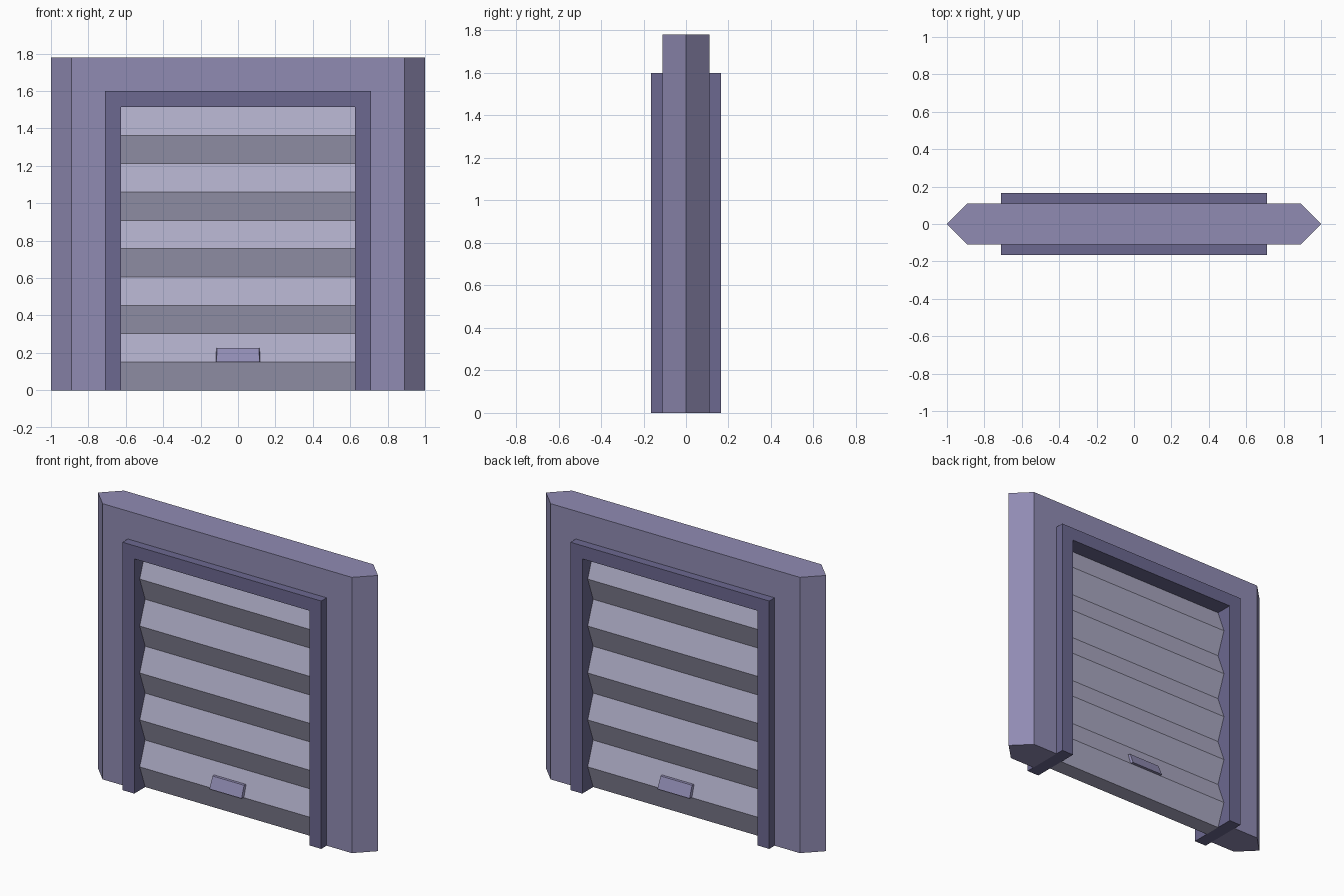
import bpy, bmesh
from math import pi

if "Cube" in bpy.data.objects:
    bpy.data.objects.remove(bpy.data.objects["Cube"])


def material(name, rgb):
    m = bpy.data.materials.new(name)
    m.diffuse_color = (*rgb, 1)
    m.use_nodes = True
    m.node_tree.nodes["Principled BSDF"].inputs["Base Color"].default_value = m.diffuse_color
    return m


def loft(name, layers, mat):
    """Join matching closed outlines into a capped solid."""
    bm = bmesh.new()
    rings = [[bm.verts.new(p) for p in layer] for layer in layers]
    n = len(rings[0])
    for a, b in zip(rings, rings[1:]):
        for i in range(n):
            j = (i + 1) % n
            bm.faces.new((a[i], a[j], b[j], b[i]))
    bm.faces.new(rings[0])
    bm.faces.new(rings[-1][::-1])
    bmesh.ops.recalc_face_normals(bm, faces=bm.faces)
    me = bpy.data.meshes.new(name)
    bm.to_mesh(me)
    bm.free()
    me.materials.append(mat)
    ob = bpy.data.objects.new(name, me)
    bpy.context.collection.objects.link(ob)
    return ob


def arch(outer, top, inner, inner_top, y):
    """Square doorway outline at depth y."""
    half = [(inner, 0), (outer, 0), (outer, top)]
    right = [(inner, inner_top)] + half
    left = [(-x, z) for x, z in reversed(right)]
    return [(x, y, z) for x, z in right + left]


wall_mat = material("wall_purple", (0.28, 0.26, 0.45))
trim_mat = material("trim_dark_purple", (0.15, 0.14, 0.28))
door_mat = material("door_lavender", (0.42, 0.41, 0.56))

W, H = 0.625, 1.515          # opening half width and height
TW, TH = 0.71, 1.60          # trim outer half width and height

# Wall with pointed ends
loft("wall", [arch(x, 1.78, TW, TH, y)
              for x, y in ((0.89, -0.11), (1.0, 0), (0.89, 0.11))], wall_mat)

# Door trim, standing proud on both faces and lining the opening
loft("door_trim", [arch(TW, TH, W, H, y) for y in (-0.165, 0.165)], trim_mat)

# Ribbed shutter, zigzag on both faces
front = [(-0.11 if i % 2 else -0.054, H * i / 10) for i in range(11)]
profile = front + [(-y, z) for y, z in reversed(front)]
loft("shutter_door", [[(x, y, z) for y, z in profile] for x in (-W, W)], door_mat)

# Wedge handle on each face
for name, angle in (("front_handle", 0), ("back_handle", pi)):
    base = [(-0.128, -0.07, 0.152), (0.128, -0.07, 0.152),
            (0.118, -0.07, 0.227), (-0.118, -0.07, 0.227)]
    face = [(-0.115, -0.128, 0.152), (0.115, -0.128, 0.152),
            (0.112, -0.098, 0.225), (-0.112, -0.098, 0.225)]
    loft(name, [base, face], wall_mat).rotation_euler.z = angle
